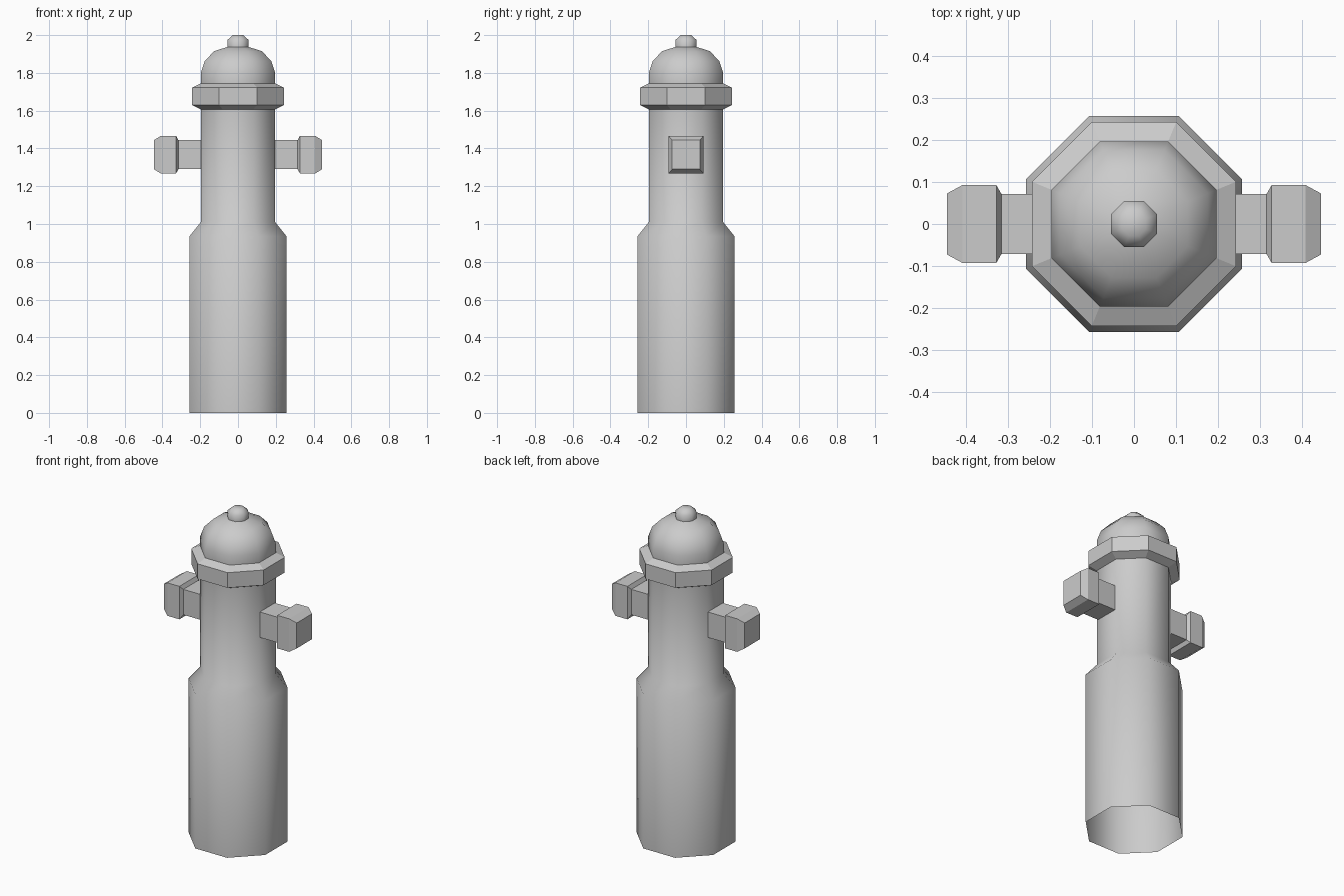
import bpy, bmesh
from math import cos, sin, pi, radians

if "Cube" in bpy.data.objects:
    bpy.data.objects.remove(bpy.data.objects["Cube"])


def loft(name, rings, cap_end=False, smooth=None):
    """Skin a stack of equal-length vertex rings, optionally capping the last one."""
    bm = bmesh.new()
    loops = [[bm.verts.new(p) for p in ring] for ring in rings]
    n = len(loops[0])
    for a, b in zip(loops, loops[1:]):
        for i in range(n):
            j = (i + 1) % n
            bm.faces.new((a[i], a[j], b[j], b[i]))
    if cap_end:
        bm.faces.new(loops[-1])
    mesh = bpy.data.meshes.new(name)
    bm.to_mesh(mesh)
    bm.free()
    obj = bpy.data.objects.new(name, mesh)
    bpy.context.collection.objects.link(obj)
    if smooth:
        bpy.ops.object.select_all(action='DESELECT')
        obj.select_set(True)
        bpy.context.view_layer.objects.active = obj
        bpy.ops.object.shade_smooth_by_angle(angle=radians(smooth))
    return obj


def octagon(apothem, z):
    r = apothem / cos(pi / 8)
    return [(r * cos(pi / 8 + i * pi / 4), r * sin(pi / 8 + i * pi / 4), z) for i in range(8)]


def lathe(name, profile, **kw):
    return loft(name, [octagon(a, z) for a, z in profile], **kw)


# Barrel, open at the bottom, narrowing to the neck
lathe("barrel", [(0.257, 0), (0.257, 0.935), (0.197, 1.01), (0.197, 1.61)], smooth=60)

# Faceted collar
lathe("collar", [(0.197, 1.607), (0.243, 1.63), (0.243, 1.722), (0.197, 1.745)])

# Domed bonnet
lathe("bonnet", [(0.197, 1.745), (0.197, 1.80), (0.176, 1.862), (0.128, 1.914),
                 (0.055, 1.938)], smooth=60)

# Top nut
lathe("top_nut", [(0.055, 1.938), (0.055, 1.975), (0.028, 2.0)], cap_end=True, smooth=60)

# Side outlets: square pipe with chamfered cap
ARM_Z = 1.367
OUTLET = [(0.197, 0.072, 0.077), (0.316, 0.072, 0.077), (0.328, 0.093, 0.1),
          (0.408, 0.093, 0.1), (0.445, 0.073, 0.077)]


def square(x, hy, hz):
    return [(x, sy * hy, ARM_Z + sz * hz) for sy, sz in ((-1, -1), (1, -1), (1, 1), (-1, 1))]


outlet = loft("side_outlets", [square(*s) for s in OUTLET], cap_end=True)
outlet.modifiers.new("Mirror", 'MIRROR').use_mirror_merge = False
